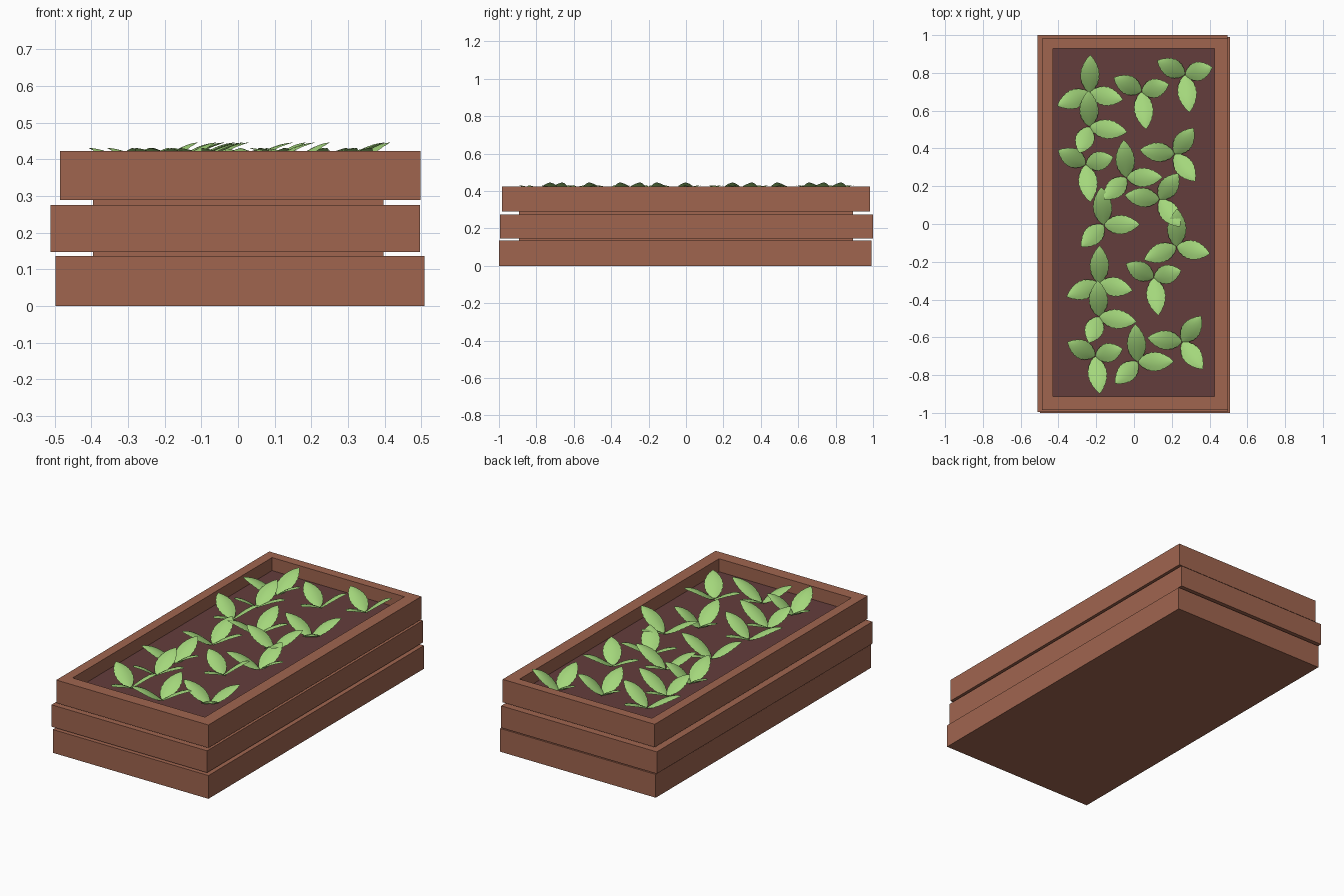
import bpy, bmesh, math
from mathutils import Vector

if "Cube" in bpy.data.objects:
    bpy.data.objects.remove(bpy.data.objects["Cube"])


def material(name, rgb):
    m = bpy.data.materials.new(name)
    m.diffuse_color = (*rgb, 1)
    m.use_nodes = True
    m.node_tree.nodes["Principled BSDF"].inputs["Base Color"].default_value = m.diffuse_color
    return m


wood = material("brown wood", (0.35, 0.13, 0.078))
earth = material("dark soil", (0.127, 0.047, 0.045))
green = material("leaf green", (0.37, 0.68, 0.20))


def make_object(name, bm, mat):
    mesh = bpy.data.meshes.new(name)
    bm.to_mesh(mesh)
    bm.free()
    mesh.materials.append(mat)
    ob = bpy.data.objects.new(name, mesh)
    bpy.context.collection.objects.link(ob)
    return ob


def box(name, x, y, z, mat):
    bm = bmesh.new()
    bmesh.ops.create_cube(bm, size=1)
    for v in bm.verts:
        v.co = Vector(((x[0] + x[1]) / 2 + v.co.x * (x[1] - x[0]),
                       (y[0] + y[1]) / 2 + v.co.y * (y[1] - y[0]),
                       (z[0] + z[1]) / 2 + v.co.z * (z[1] - z[0])))
    return make_object(name, bm, mat)


def frame(name, outer, inner, z, mat):
    # rectangular ring: outer and inner loops at two heights, joined with quads
    bm = bmesh.new()

    def loop(r, h):
        x0, x1, y0, y1 = r
        return [bm.verts.new((a, b, h)) for a, b in
                ((x0, y0), (x1, y0), (x1, y1), (x0, y1))]

    rings = [loop(outer, z[0]), loop(outer, z[1]), loop(inner, z[1]), loop(inner, z[0])]
    for k in range(4):
        a, b = rings[k], rings[(k + 1) % 4]
        for i in range(4):
            j = (i + 1) % 4
            bm.faces.new((a[i], a[j], b[j], b[i]))
    bmesh.ops.recalc_face_normals(bm, faces=bm.faces)
    return make_object(name, bm, mat)


# Stacked tiers, slightly shifted against each other
box("bottom_tier", (-0.498, 0.509), (-1.0, 0.991), (0, 0.136), wood)
box("middle_tier", (-0.511, 0.496), (-0.994, 1.0), (0.147, 0.275), wood)
frame("top_tier", (-0.486, 0.498, -0.985, 0.983), (-0.43, 0.426, -0.914, 0.929),
      (0.289, 0.423), wood)
box("inner_core", (-0.396, 0.397), (-0.892, 0.892), (0.05, 0.31), wood)
box("soil", (-0.435, 0.431), (-0.919, 0.934), (0.305, 0.347), earth)

# Plants: layouts give (direction in degrees, length) of three leaves
LAYOUTS = {
    "fork": ((153, 0.165), (15, 0.15), (-83, 0.20)),
    "tee": ((89, 0.20), (-12, 0.18), (202, 0.185)),
    "side": ((54, 0.17), (173, 0.185), (-53, 0.18)),
    "spread": ((94, 0.20), (1, 0.19), (224, 0.165)),
    "down": ((92, 0.19), (-8, 0.20), (-111, 0.15)),
}
PLANTS = {
    "fork": ((0.04, 0.70), (0.27, 0.79), (-0.255, 0.315), (0.105, -0.285), (-0.205, -0.70)),
    "tee": ((-0.235, 0.695), (0.225, -0.12), (-0.185, -0.315)),
    "side": ((0.215, 0.37), (0.135, 0.13), (0.255, -0.625)),
    "spread": ((-0.04, 0.245), (-0.16, -0.005), (0.02, -0.73)),
    "down": ((-0.235, 0.515), (-0.185, -0.49)),
}
BASE = 0.345
STEPS = 16


def add_leaf(bm, cx, cy, degrees, length):
    a = math.radians(degrees)
    d, side = Vector((math.cos(a), math.sin(a), 0)), Vector((-math.sin(a), math.cos(a), 0))
    rise = 0.101 if abs(degrees) < 20 else 0.086   # leaves towards +x stand highest
    rows = []
    for i in range(STEPS + 1):
        t = i / STEPS
        half = 0.052 * math.sin(math.pi * t ** 0.9) ** 0.8 if 0 < i < STEPS else 0.001
        if i % 2:
            half *= 0.93                            # serrated edge
        mid = Vector((cx, cy, BASE + rise * math.sin(t * 1.5))) + d * (length * t)
        row = []
        for s in (-1, -0.5, 0, 0.5, 1):
            droop = Vector((0, 0, -0.22 * half * s * s))
            row.append(bm.verts.new(mid + side * (half * s) + droop))
        rows.append(row)
    for r, q in zip(rows, rows[1:]):
        for k in range(4):
            f = bm.faces.new((r[k], q[k], q[k + 1], r[k + 1]))
            f.smooth = True
            f.normal_update()
            if f.normal.z < 0:
                f.normal_flip()


count = 0
for kind, spots in PLANTS.items():
    for cx, cy in spots:
        count += 1
        bm = bmesh.new()
        for degrees, length in LAYOUTS[kind]:
            add_leaf(bm, cx, cy, degrees, length)
        make_object(f"plant_{count:02d}", bm, green)
